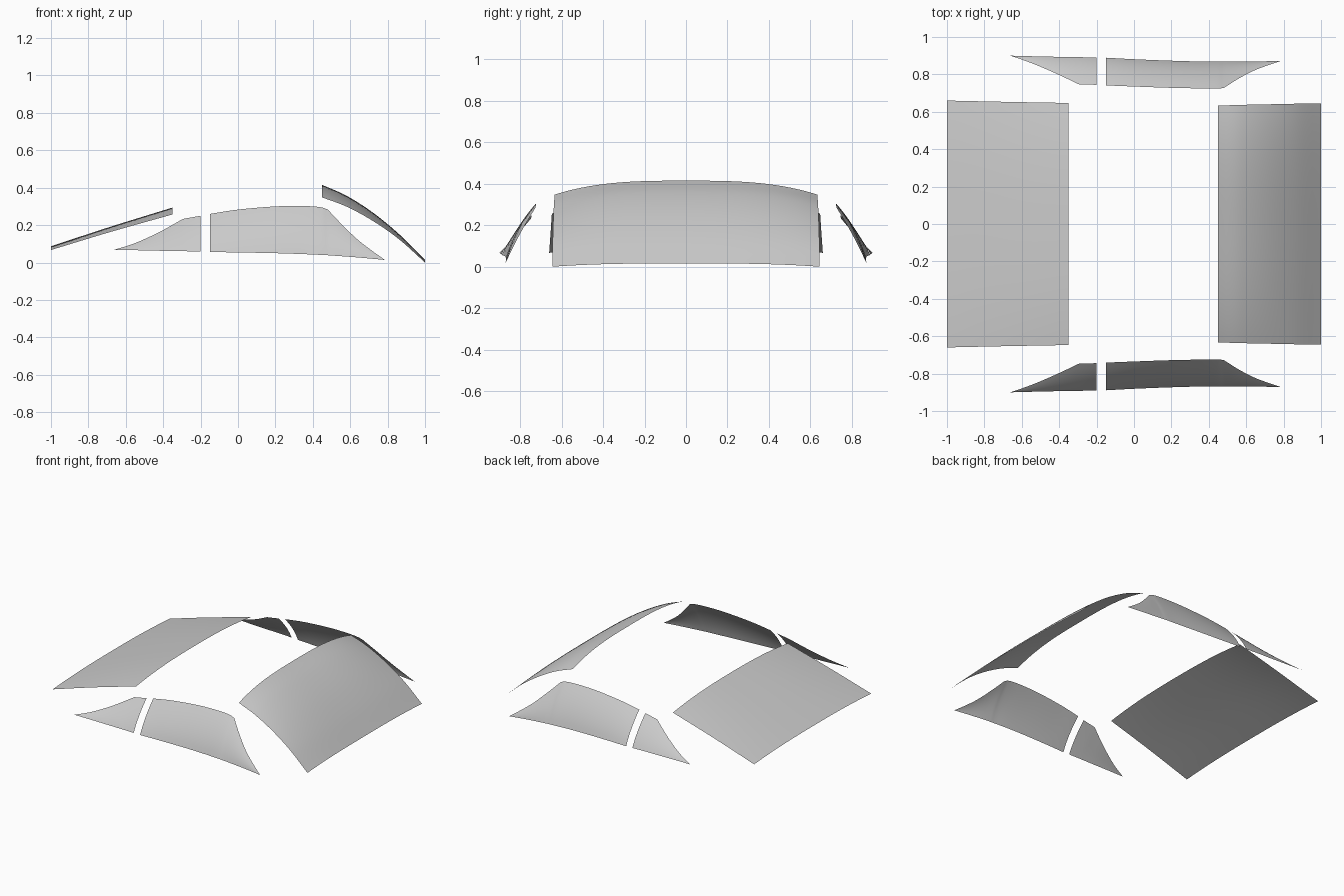
import bpy, bmesh

if "Cube" in bpy.data.objects:
    bpy.data.objects.remove(bpy.data.objects["Cube"])


def spline(pts, n=6):
    """Catmull-Rom samples through tuples of any dimension."""
    p = [tuple(2 * a - b for a, b in zip(pts[0], pts[1]))] + pts
    p.append(tuple(2 * a - b for a, b in zip(pts[-1], pts[-2])))
    out = []
    for i in range(1, len(p) - 2):
        for k in range(n):
            t = k / n
            out.append(tuple(
                0.5 * (2 * b + (c - a) * t + (2 * a - 5 * b + 4 * c - d) * t * t
                       + (3 * b - a - 3 * c + d) * t ** 3)
                for a, b, c, d in zip(*p[i - 1:i + 3])))
    return out + [pts[-1]]


def sheet(name, rows, outward):
    """Smooth open surface from a grid of points, facing outward."""
    bm = bmesh.new()
    grid = [[bm.verts.new(co) for co in row] for row in rows]
    for r0, r1 in zip(grid, grid[1:]):
        for a, b, c, d in zip(r0, r0[1:], r1[1:], r1):
            bm.faces.new((a, b, c, d))
    bmesh.ops.remove_doubles(bm, verts=bm.verts[:], dist=1e-5)
    bm.normal_update()
    if sum(f.normal.dot(outward) * f.calc_area() for f in bm.faces) < 0:
        bmesh.ops.reverse_faces(bm, faces=bm.faces[:])
    for f in bm.faces:
        f.smooth = True
    me = bpy.data.meshes.new(name)
    bm.to_mesh(me)
    bm.free()
    ob = bpy.data.objects.new(name, me)
    bpy.context.collection.objects.link(ob)
    return ob


def cross_glass(name, profile, power):
    """Full-width glass; profile = (x, centre z, drop at the ends, half width)."""
    rows = []
    for x, z, drop, w in spline(profile):
        us = [i / 16 for i in range(-16, 17)]
        rows.append([(x, u * w, z - drop * abs(u) ** power) for u in us])
    return sheet(name, rows, (0, 0, 1))


def side_glass(name, runs, bulge=0.07):
    """Side glass on both sides; section = (x, bottom z, bottom y, top z, top y)."""
    sections = []
    for run in runs:
        sections += spline(run)
    for side, s in (("right", -1), ("left", 1)):
        rows = []
        for x, zb, yb, zt, yt in sections:
            row = []
            for k in range(9):
                t = k / 8
                y = yb + (yt - yb) * t + bulge * (zt - zb) * 4 * t * (1 - t)
                row.append((x, s * y, zb + (zt - zb) * t))
            rows.append(row)
        sheet(f"{side}_{name}", rows, (0, s, 0))


# Windscreen and rear window
cross_glass("windscreen", [(0.45, 0.415, 0.067, 0.633), (0.58, 0.357, 0.058, 0.637),
                           (0.72, 0.268, 0.045, 0.640), (0.86, 0.153, 0.028, 0.643),
                           (1.0, 0.016, 0.016, 0.645)], 3)
cross_glass("rear_window", [(-1.0, 0.087, 0.020, 0.660), (-0.68, 0.192, 0.028, 0.653),
                            (-0.35, 0.294, 0.037, 0.647)], 2.5)

# Front side windows
side_glass("front_side_window", [
    [(-0.15, 0.056, 0.889, 0.260, 0.741), (0.0, 0.054, 0.881, 0.283, 0.735),
     (0.2, 0.050, 0.873, 0.300, 0.728), (0.35, 0.045, 0.869, 0.302, 0.725),
     (0.44, 0.041, 0.869, 0.296, 0.724), (0.48, 0.039, 0.868, 0.283, 0.727)],
    [(0.48, 0.039, 0.868, 0.283, 0.727), (0.55, 0.034, 0.868, 0.209, 0.772),
     (0.63, 0.028, 0.869, 0.131, 0.815), (0.70, 0.022, 0.870, 0.075, 0.843),
     (0.785, 0.014, 0.872, 0.014, 0.872)]])

# Rear quarter windows
side_glass("quarter_window", [
    [(-0.662, 0.068, 0.900, 0.068, 0.900), (-0.55, 0.066, 0.897, 0.104, 0.861),
     (-0.42, 0.063, 0.894, 0.163, 0.806), (-0.295, 0.061, 0.892, 0.233, 0.747)],
    [(-0.295, 0.061, 0.892, 0.233, 0.747), (-0.2, 0.058, 0.890, 0.250, 0.744)]])
